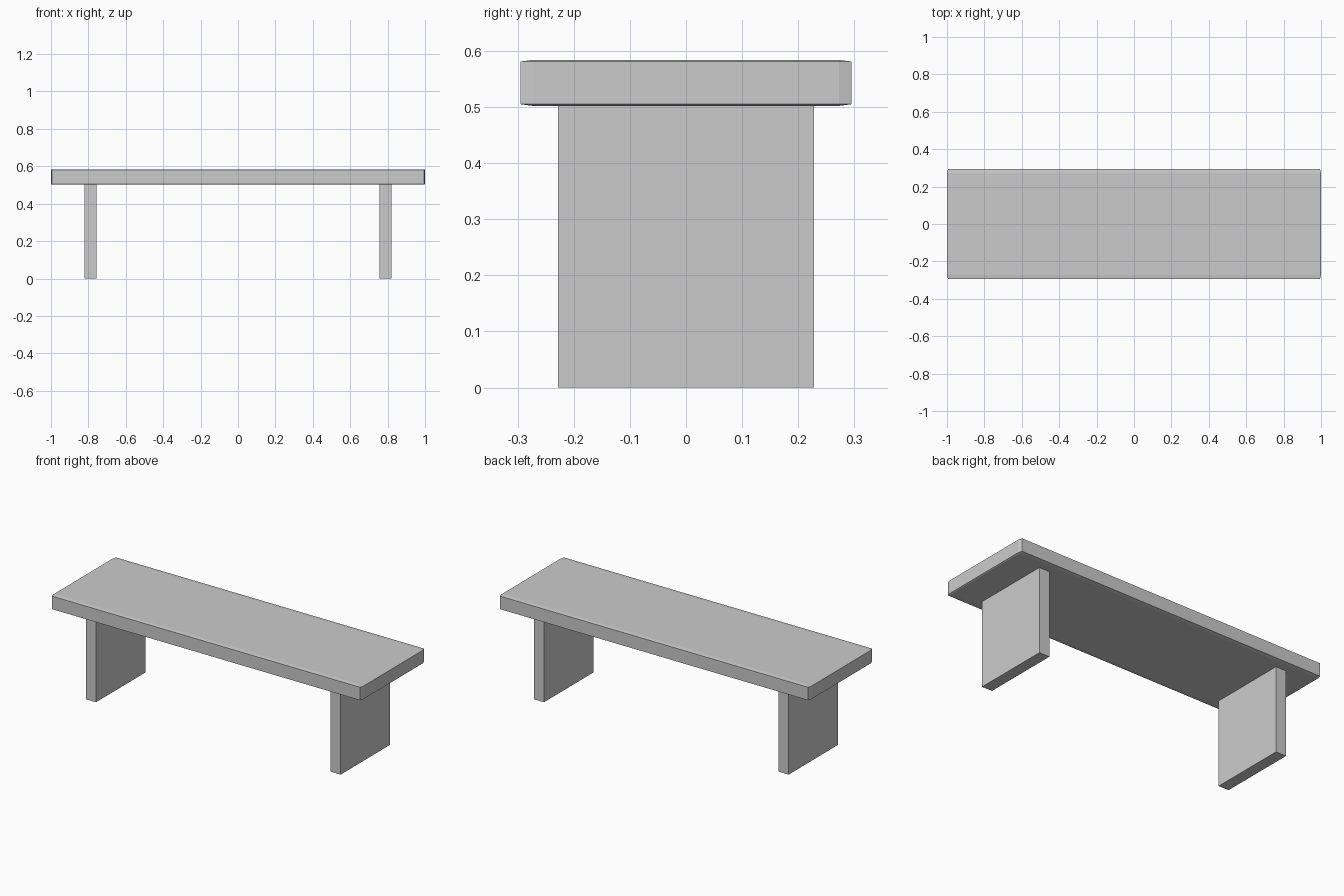
import bpy
import bmesh
from mathutils import Vector

default_cube = bpy.data.objects.get("Cube")
if default_cube:
    bpy.data.objects.remove(default_cube, do_unlink=True)

# Plain grey for the whole bench
GREY = (0.6, 0.6, 0.6, 1.0)
grey = bpy.data.materials.new("plain_grey")
grey.use_nodes = True
grey.diffuse_color = GREY
grey.node_tree.nodes["Principled BSDF"].inputs["Base Color"].default_value = GREY


def add_block(name, low, high, chamfer=None):
    """Box between two corners, with an optional chamfer width per axis."""
    low, high = Vector(low), Vector(high)
    size, unit = high - low, Vector(chamfer or (1, 1, 1))
    bm = bmesh.new()
    bmesh.ops.create_cube(bm, size=1)
    # Chamfer in stretched space so each axis gets its own width
    bmesh.ops.scale(bm, verts=bm.verts, vec=[s / u for s, u in zip(size, unit)])
    if chamfer:
        bmesh.ops.bevel(bm, geom=bm.edges[:], offset=1, segments=1,
                        affect='EDGES', clamp_overlap=True)
    bmesh.ops.scale(bm, verts=bm.verts, vec=unit)
    bmesh.ops.recalc_face_normals(bm, faces=bm.faces)
    mesh = bpy.data.meshes.new(name)
    bm.to_mesh(mesh)
    bm.free()
    mesh.materials.append(grey)
    obj = bpy.data.objects.new(name, mesh)
    obj.location = (low + high) / 2
    bpy.context.collection.objects.link(obj)
    return obj


# Seat plank with fine chamfered edges
add_block("seat", (-1, -0.295, 0.502), (1, 0.295, 0.584), (0.006, 0.022, 0.003))

# Slab legs, one near each end
for name, x in (("left_leg", 0.789), ("right_leg", -0.789)):
    add_block(name, (x - 0.033, -0.228, 0), (x + 0.033, 0.228, 0.504))
